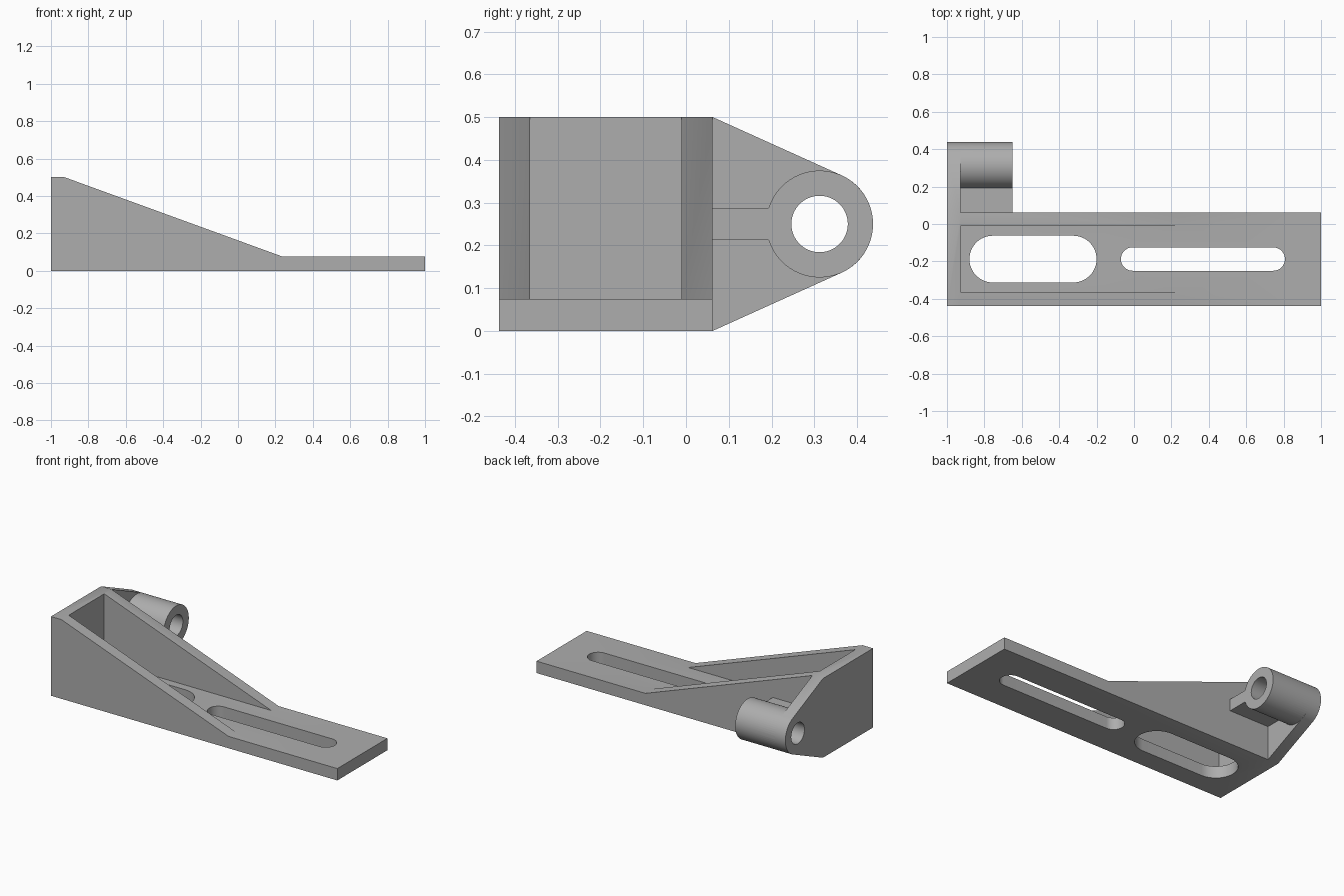
import bpy, bmesh, math
from mathutils import Vector

if "Cube" in bpy.data.objects:
    bpy.data.objects.remove(bpy.data.objects["Cube"])

grey = bpy.data.materials.new("plain_grey")
grey.use_nodes = True
colour = (0.42, 0.42, 0.42, 1)
grey.diffuse_color = colour
grey.node_tree.nodes["Principled BSDF"].inputs["Base Color"].default_value = colour

# Lays 2D outline coordinates on the plane across each axis
PLACE = {
    "x": lambda u, v, d: Vector((d, u, v)),
    "y": lambda u, v, d: Vector((u, d, v)),
    "z": lambda u, v, d: Vector((u, v, d)),
}


def prism(name, outline, axis, lo, hi):
    """Extrude a closed outline along an axis."""
    bm = bmesh.new()
    face = bm.faces.new([bm.verts.new(PLACE[axis](u, v, lo)) for u, v in outline])
    step = PLACE[axis](0, 0, hi) - PLACE[axis](0, 0, lo)
    new = bmesh.ops.extrude_face_region(bm, geom=[face], use_keep_orig=True)
    bmesh.ops.translate(bm, vec=step,
                        verts=[g for g in new["geom"] if isinstance(g, bmesh.types.BMVert)])
    bmesh.ops.recalc_face_normals(bm, faces=bm.faces)
    mesh = bpy.data.meshes.new(name)
    bm.to_mesh(mesh)
    bm.free()
    mesh.materials.append(grey)
    ob = bpy.data.objects.new(name, mesh)
    bpy.context.collection.objects.link(ob)
    return ob


def rect(u0, u1, v0, v1):
    return [(u0, v0), (u1, v0), (u1, v1), (u0, v1)]


def arc(cu, cv, r, start, end, n):
    angles = [start + (end - start) * i / n for i in range(n + 1)]
    return [(cu + r * math.cos(a), cv + r * math.sin(a)) for a in angles]


def circle(cu, cv, r, n=64):
    return arc(cu, cv, r, 0, 2 * math.pi, n)[:-1]


def slot(u0, u1, cv, r):
    h = math.pi / 2
    return arc(u1 - r, cv, r, -h, h, 24) + arc(u0 + r, cv, r, h, 3 * h, 24)


def combine(target, tool, operation):
    """Apply a boolean and discard the tool object."""
    mod = target.modifiers.new(operation, "BOOLEAN")
    mod.operation, mod.solver, mod.object = operation, "EXACT", tool
    bpy.ops.object.select_all(action="DESELECT")
    bpy.context.view_layer.objects.active = target
    target.select_set(True)
    bpy.ops.object.modifier_apply(modifier=mod.name)
    bpy.data.objects.remove(tool)


FRONT, BACK = -0.4375, 0.0625
WALL, FLOOR, TOP = 0.073, 0.075, 0.5
PLATE = -1 + WALL
MID = (FRONT + BACK) / 2
LUG_Y, LUG_Z, LUG_R = 0.3125, TOP / 2, 0.125

# Wedge body with hollow tray
side = [(-1, 0), (1, 0), (1, FLOOR), (0.24, FLOOR), (PLATE, TOP), (-1, TOP)]
bracket = prism("slotted_bracket", side, "y", FRONT, BACK)
combine(bracket, prism("tray_cutter", rect(PLATE, 0.24, FLOOR, 0.7), "y",
                       FRONT + WALL, BACK - WALL), "DIFFERENCE")

# Wide and narrow slots through the floor
for u0, u1, r in [(-0.88, -0.2, 0.125), (-0.07, 0.807, 0.0625)]:
    combine(bracket, prism("slot_cutter", slot(u0, u1, MID, r), "z", -0.1, 0.2),
            "DIFFERENCE")

# Side lug: flange tangent to the eye, eye barrel and web
reach = LUG_Y - BACK
tangent = 3 * math.pi / 4 - math.acos(LUG_R / math.hypot(reach, LUG_Z))
flange = [(BACK, TOP), (BACK, 0)] + arc(LUG_Y, LUG_Z, LUG_R, -tangent, tangent, 32)
lug = prism("pivot_lug", flange, "x", -1, PLATE)
combine(lug, prism("barrel", circle(LUG_Y, LUG_Z, LUG_R), "x", PLATE, -0.65), "UNION")
combine(lug, prism("web", rect(BACK, 0.22, LUG_Z - 0.037, LUG_Z + 0.037), "x",
                   PLATE - 0.02, -0.65), "UNION")
combine(lug, prism("eye_cutter", circle(LUG_Y, LUG_Z, 0.066), "x", -1.2, -0.5),
        "DIFFERENCE")
combine(bracket, lug, "UNION")

bpy.ops.object.shade_smooth_by_angle(angle=math.radians(25))
